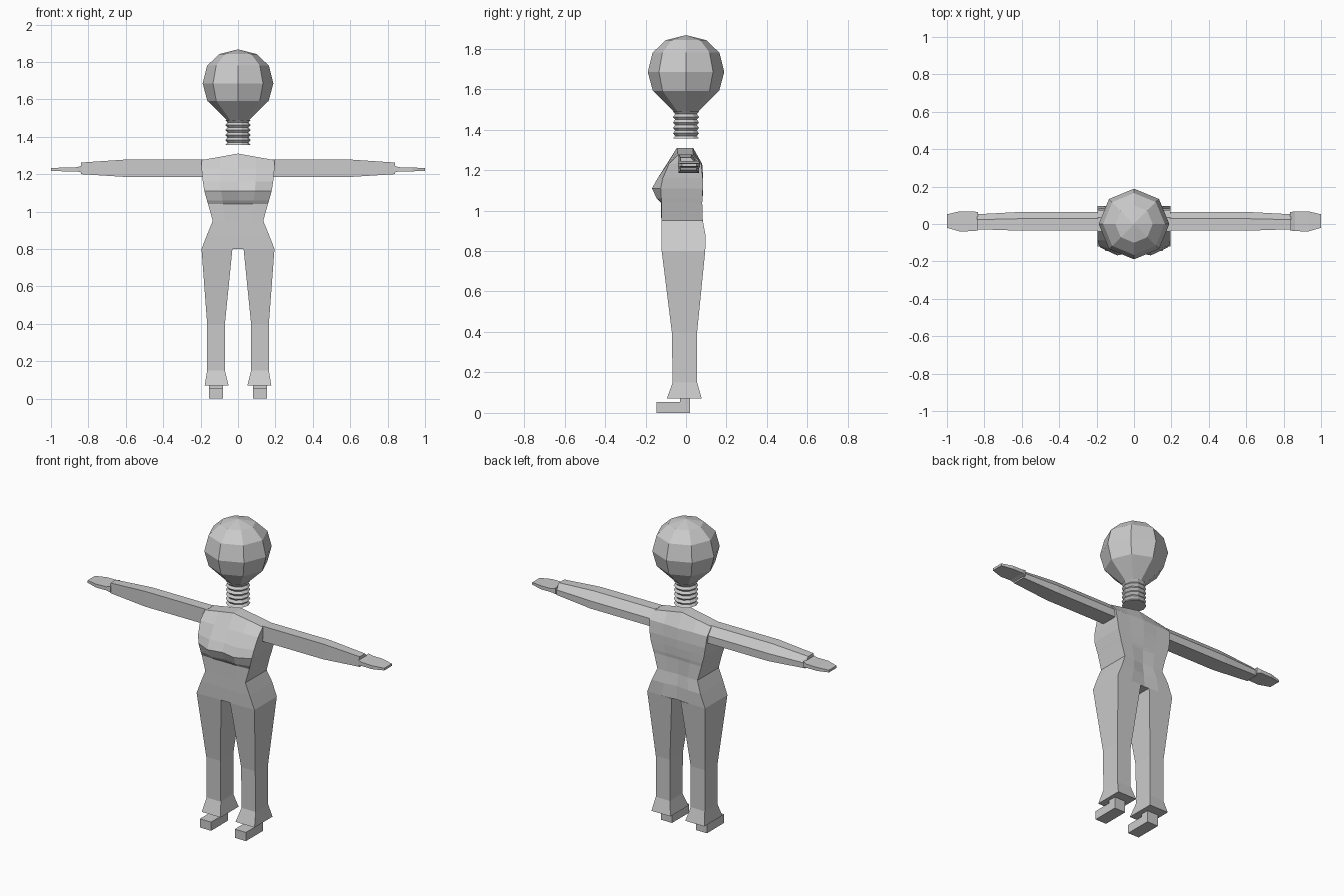
import bpy, bmesh
from math import sin, cos, pi

if "Cube" in bpy.data.objects:
    bpy.data.objects.remove(bpy.data.objects["Cube"])


def loft(name, rings, mirror=False, caps=True):
    """Skin a list of equal-length point rings into a closed flat-shaded mesh."""
    bm = bmesh.new()
    vs = [[bm.verts.new(p) for p in r] for r in rings]
    n = len(rings[0])
    for a, b in zip(vs, vs[1:]):
        for i in range(n):
            j = (i + 1) % n
            bm.faces.new((a[i], a[j], b[j], b[i]))
    if caps:
        for r in (vs[0], vs[-1]):
            for i in range(n // 2 - 1):
                bm.faces.new((r[i], r[i + 1], r[n - 2 - i], r[n - 1 - i]))
            if n % 2:
                bm.faces.new((r[n // 2 - 1], r[n // 2], r[n // 2 + 1]))
    bmesh.ops.remove_doubles(bm, verts=bm.verts[:], dist=1e-5)
    bmesh.ops.recalc_face_normals(bm, faces=bm.faces[:])
    me = bpy.data.meshes.new(name)
    bm.to_mesh(me)
    bm.free()
    ob = bpy.data.objects.new(name, me)
    bpy.context.collection.objects.link(ob)
    if mirror:
        mod = ob.modifiers.new("mirror", 'MIRROR')
        mod.use_clip = False
        mod.use_mirror_merge = False
    return ob


def circle(r, z, n):
    return [(r * cos(2 * pi * i / n), r * sin(2 * pi * i / n), z) for i in range(n)]


def rect_z(z, x0, x1, y0, y1):
    return [(x0, y0, z), (x1, y0, z), (x1, y1, z), (x0, y1, z)]


# Head: faceted ball tapering to the neck
profile = [(0, 1.867), (0.1, 1.842), (0.165, 1.78), (0.189, 1.685),
           (0.164, 1.592), (0.07, 1.5), (0.06, 1.49)]
loft("head", [circle(r, z, 8) for r, z in profile])

# Neck: ribbed column
loft("neck", [circle(0.068 if i % 2 == 0 else 0.056, 1.355 + i * 0.0135, 10)
              for i in range(11)])

# Torso rows: z, half width, front y (edge, mid, centre), back y (edge, centre), side drop
rows = [
    (1.31, 0.195, -0.04, -0.042, -0.045, 0.035, 0.035, 0.035),
    (1.23, 0.195, -0.085, -0.092, -0.095, 0.075, 0.08, 0),
    (1.16, 0.188, -0.115, -0.14, -0.133, 0.083, 0.085, 0),
    (1.11, 0.18, -0.125, -0.168, -0.15, 0.083, 0.085, 0),
    (1.06, 0.166, -0.122, -0.145, -0.13, 0.082, 0.082, 0),
    (1.04, 0.16, -0.12, -0.124, -0.122, 0.08, 0.078, 0),
    (0.95, 0.135, -0.122, -0.122, -0.122, 0.083, 0.075, 0),
    (0.88, 0.164, -0.122, -0.122, -0.122, 0.096, 0.085, 0),
    (0.80, 0.195, -0.12, -0.12, -0.12, 0.095, 0.09, 0),
]
rings = []
for z, w, fe, fm, fc, be, bc, drop in rows:
    cols = (-1, -0.5, 0, 0.5, 1)
    front = [(t * w, y, z - abs(t) * drop) for t, y in zip(cols, (fe, fm, fc, fm, fe))]
    back = [(t * w, be if t else bc, z - abs(t) * drop) for t in reversed(cols)]
    rings.append(front + back)
loft("torso", rings)

# Legs: trousers with flared hems
loft("leg", [rect_z(*r) for r in [
    (0.80, 0.03, 0.195, -0.12, 0.095),
    (0.40, 0.07, 0.165, -0.07, 0.055),
    (0.15, 0.07, 0.165, -0.066, 0.055),
    (0.07, 0.05, 0.178, -0.095, 0.078)]], True)

# Feet: block plus ankle
loft("foot", [rect_z(z, 0.08, 0.155, -0.145, 0.02) for z in (0, 0.053)], True)
loft("ankle", [rect_z(z, 0.08, 0.155, -0.03, 0.02) for z in (0.053, 0.075)], True)

# Arms: five-sided sleeves, bevelled at the upper back
arm = []
for x, z0, z1, y0, y1 in [(0.185, 1.185, 1.278, -0.036, 0.065),
                          (0.60, 1.185, 1.278, -0.036, 0.065),
                          (0.84, 1.2, 1.262, -0.028, 0.052)]:
    ym, zm = y0 + 0.64 * (y1 - y0), z0 + 0.5 * (z1 - z0)
    arm.append([(x, y0, z0), (x, y0, z1), (x, ym, z1), (x, y1, zm), (x, y1, z0)])
loft("arm", arm, True)

# Hands: thin flat mitts
loft("hand", [[(x, y0, z0), (x, y1, z0), (x, y1, z1), (x, y0, z1)]
              for x, y0, y1, z0, z1 in [(0.835, -0.035, 0.063, 1.208, 1.245),
                                        (0.86, -0.038, 0.068, 1.215, 1.237),
                                        (0.93, -0.04, 0.068, 1.215, 1.236),
                                        (1.0, -0.02, 0.052, 1.218, 1.232)]], True)
